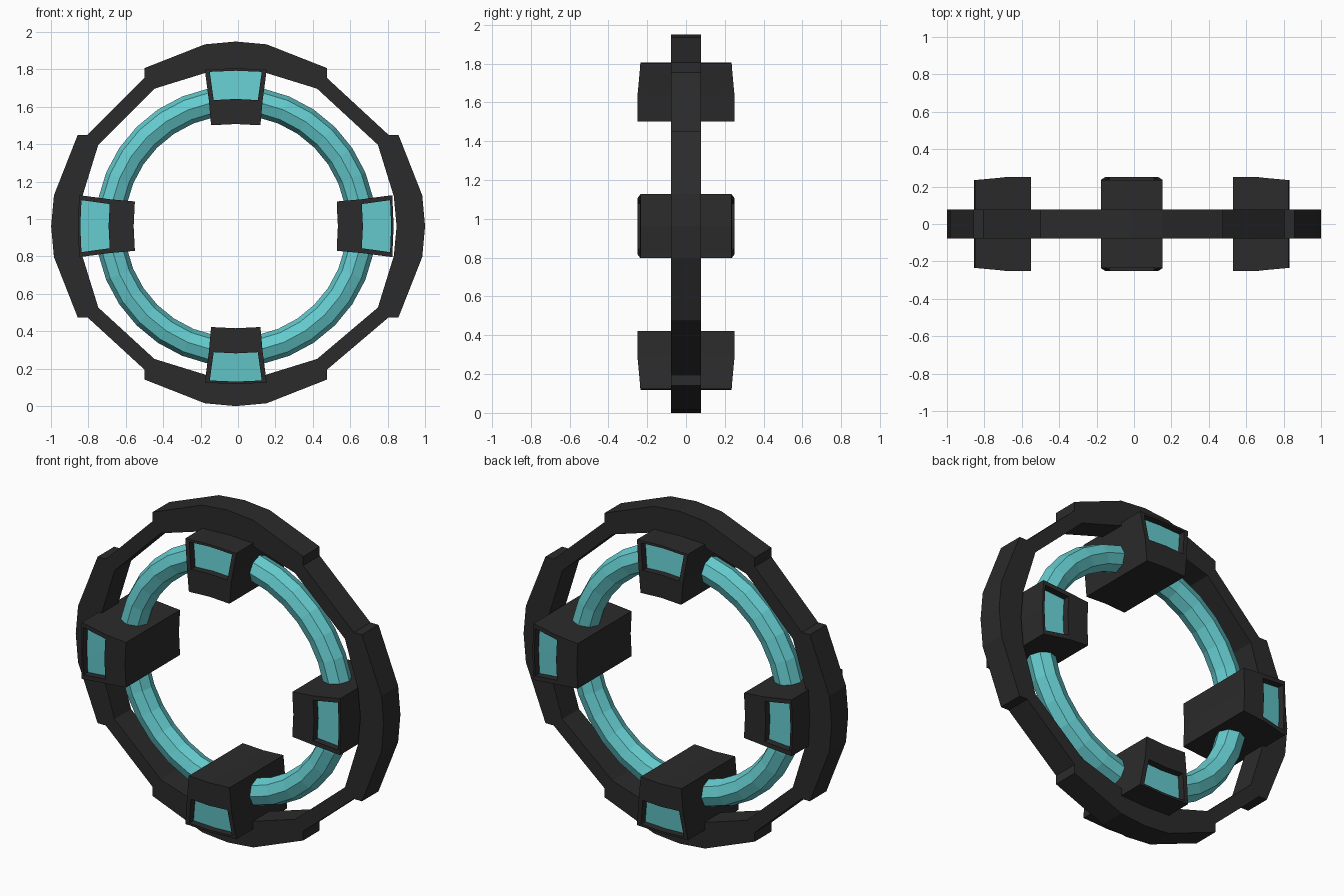
import bpy, bmesh, math

if "Cube" in bpy.data.objects:
    bpy.data.objects.remove(bpy.data.objects["Cube"])

CX, CZ = -0.012, 0.962          # centre of the hub in the front plane
# outward normal, tangent, radial shift of the rim block on that side
SIDES = {"top": ((0, 1), (1, 0), 0.0), "right": ((1, 0), (0, -1), 0.025),
         "bottom": ((0, -1), (-1, 0), -0.025), "left": ((-1, 0), (0, 1), 0.0)}


def material(name, color):
    m = bpy.data.materials.new(name)
    m.diffuse_color = color
    m.use_nodes = True
    m.node_tree.nodes["Principled BSDF"].inputs["Base Color"].default_value = m.diffuse_color
    return m


DARK = material("dark_metal", (0.024, 0.024, 0.024, 1))
CYAN = material("cyan_glow", (0.13, 0.60, 0.62, 1))


def place(side, u, v, y):
    n, t, _ = SIDES[side]
    return (CX + u * t[0] + v * n[0], y, CZ + u * t[1] + v * n[1])


def finish(bm, name, *mats):
    bmesh.ops.remove_doubles(bm, verts=bm.verts, dist=1e-5)
    bmesh.ops.recalc_face_normals(bm, faces=bm.faces)
    me = bpy.data.meshes.new(name)
    bm.to_mesh(me)
    bm.free()
    for m in mats:
        me.materials.append(m)
    ob = bpy.data.objects.new(name, me)
    bpy.context.collection.objects.link(ob)
    return ob


# Outer rim: four thick blocks joined by thin diagonal bars
half_out = [(0.165, 0.972), (0.488, 0.845), (0.488, 0.792)]
half_in = [(0.16, 0.82), (0.435, 0.735), (0.435, 0.735)]


def mirrored(half, mid):
    return [(-u, v) for u, v in reversed(half)] + [(0, mid)] + half


bm = bmesh.new()
loops = []
for pts, y in ((mirrored(half_out, 0.987), -0.077), (mirrored(half_in, 0.835), -0.077),
               (mirrored(half_in, 0.835), 0.077), (mirrored(half_out, 0.987), 0.077)):
    loops.append([bm.verts.new(place(s, u, v + SIDES[s][2], y))
                  for s in SIDES for u, v in pts])
for k in range(4):
    a, b = loops[k], loops[(k + 1) % 4]
    for i in range(len(a)):
        j = (i + 1) % len(a)
        bm.faces.new((a[i], a[j], b[j], b[i]))
bmesh.ops.dissolve_degenerate(bm, dist=1e-5, edges=bm.edges)
finish(bm, "outer_rim", DARK)

# Inner glowing ring
bpy.ops.mesh.primitive_torus_add(major_segments=32, minor_segments=8, major_radius=0.672,
                                 minor_radius=0.078, location=(CX, 0, CZ),
                                 rotation=(math.pi / 2, 0, 0))
ring = bpy.context.object
ring.name = "inner_ring"
ring.data.materials.append(CYAN)

# Clamp blocks with a recessed window front and back
# rows: radius, half depth, half width, window half width
ROWS = [(0.54, 0.25, 0.132, 0.118), (0.674, 0.25, 0.144, 0.118),
        (0.825, 0.236, 0.164, 0.139), (0.838, 0.235, 0.165, 0.139)]
RECESS = 0.04


def clamp(side):
    bm = bmesh.new()
    grids = []
    for s in (-1, 1):
        def row(r, inset=0.0):
            v, y, h, w = r
            return [bm.verts.new(place(side, u, v + (0.006 if u == 0 else 0), s * (y - inset)))
                    for u in (-h, -w, 0, w, h)]
        g = [row(r) for r in ROWS]
        grids.append(g)
        for i in range(3):
            for j in range(4):
                if not (i == 1 and j in (1, 2)):
                    bm.faces.new((g[i][j], g[i][j + 1], g[i + 1][j + 1], g[i + 1][j]))
        # window walls and glowing floor
        rim = [g[1][1], g[1][2], g[1][3], g[2][3], g[2][2], g[2][1]]
        floor = [bm.verts.new((p.co.x, p.co.y - s * RECESS, p.co.z)) for p in rim]
        for i in range(6):
            j = (i + 1) % 6
            bm.faces.new((rim[i], rim[j], floor[j], floor[i]))
        for idx in ((0, 1, 4, 5), (1, 2, 3, 4)):
            bm.faces.new([floor[i] for i in idx]).material_index = 1
    # outer walls between front and back
    edge = ([(0, j) for j in range(5)] + [(1, 4), (2, 4)]
            + [(3, j) for j in range(4, -1, -1)] + [(2, 0), (1, 0)])
    a, b = grids
    for k, (i, j) in enumerate(edge):
        m, n = edge[(k + 1) % len(edge)]
        bm.faces.new((a[i][j], a[m][n], b[m][n], b[i][j]))
    finish(bm, side + "_clamp", DARK, CYAN)


for side in SIDES:
    clamp(side)
